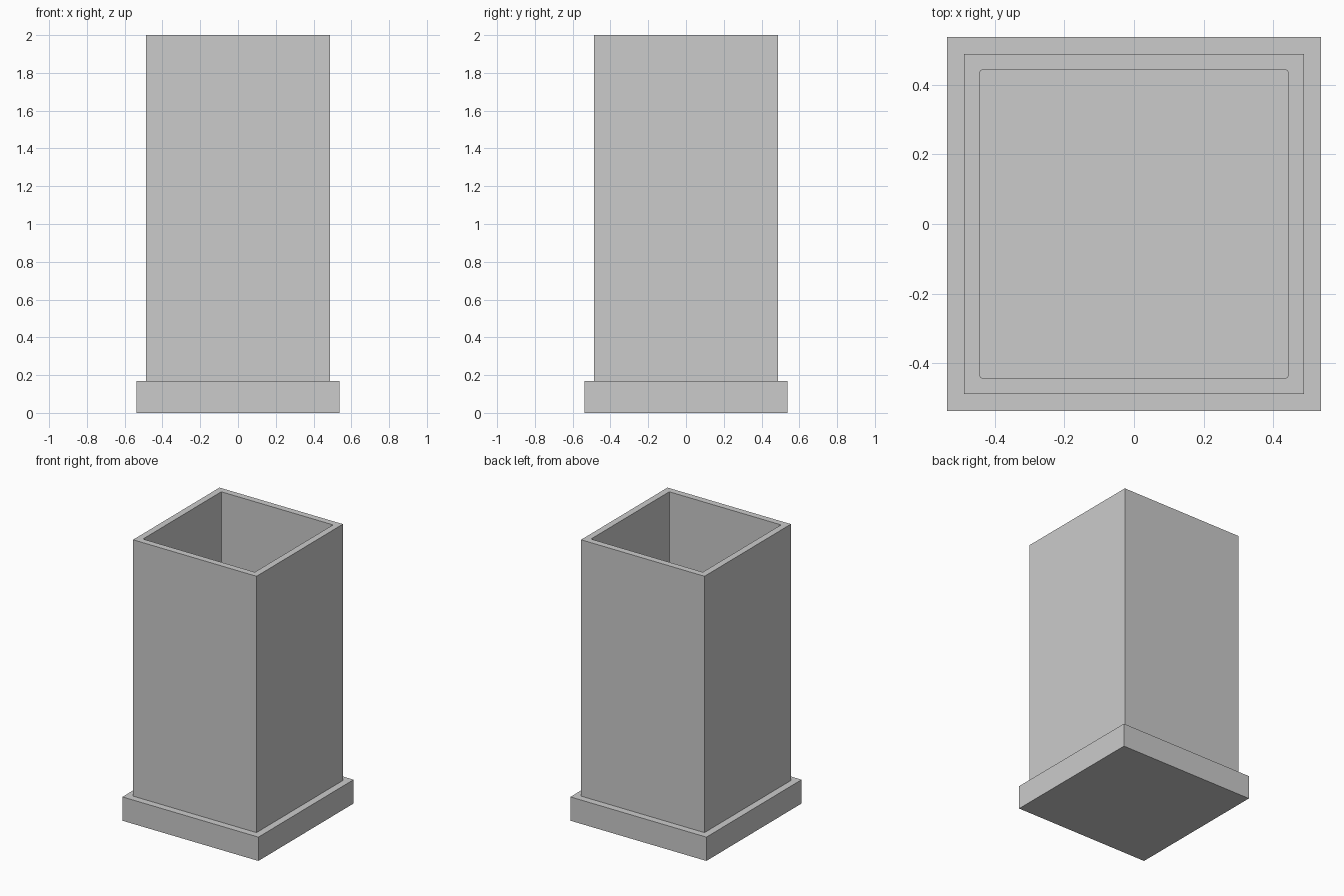
import bpy, bmesh
from mathutils import Matrix, Vector

if "Cube" in bpy.data.objects:
    bpy.data.objects.remove(bpy.data.objects["Cube"])


def block_mesh(half, z0, z1):
    """Square block between two heights, centred on the z axis."""
    bm = bmesh.new()
    mat = Matrix.Translation((0, 0, (z0 + z1) / 2)) @ Matrix.Diagonal((2 * half, 2 * half, z1 - z0, 1))
    bmesh.ops.create_cube(bm, size=1, matrix=mat)
    return bm


def finish(bm, name):
    bm.normal_update()
    mesh = bpy.data.meshes.new(name)
    bm.to_mesh(mesh)
    bm.free()
    obj = bpy.data.objects.new(name, mesh)
    bpy.context.collection.objects.link(obj)
    return obj


BASE_TOP, TOP = 0.17, 2.0
WALL = 0.046

# Wide square plinth
finish(block_mesh(0.537, 0, BASE_TOP), "base_plinth")

# Tall open box: inset the top, then sink it to leave walls and a floor
bm = block_mesh(0.4875, BASE_TOP, TOP)
bm.normal_update()
top = max(bm.faces, key=lambda f: f.calc_center_median().z)
bmesh.ops.inset_region(bm, faces=[top], thickness=WALL, use_even_offset=True)
floor = bmesh.ops.extrude_discrete_faces(bm, faces=[top])["faces"][0]
bmesh.ops.translate(bm, verts=floor.verts, vec=Vector((0, 0, BASE_TOP + WALL - TOP)))

# Slightly eased inner corners
inner = [e for e in bm.edges
         if abs(e.verts[0].co.z - e.verts[1].co.z) > 1 and abs(e.verts[0].co.x) < 0.46]
bmesh.ops.bevel(bm, geom=inner, offset=0.005, segments=2, profile=0.5, affect='EDGES')
finish(bm, "planter_box")
